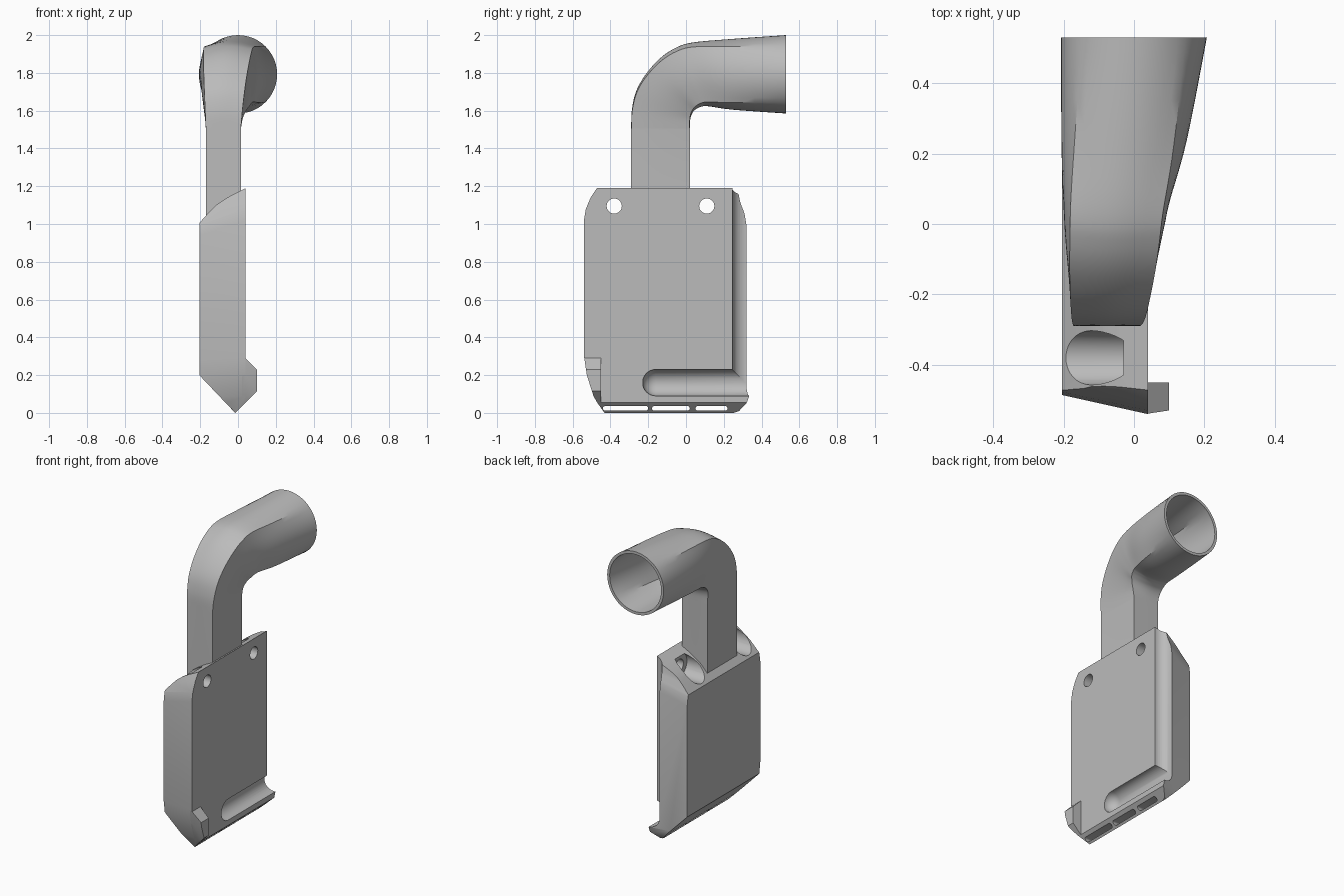
import bpy, bmesh, math
from mathutils import Vector

cube = bpy.data.objects.get("Cube")
if cube:
    bpy.data.objects.remove(cube, do_unlink=True)

grey = bpy.data.materials.new("plain grey")
grey.use_nodes = True
grey.diffuse_color = (0.5, 0.5, 0.5, 1)
grey.node_tree.nodes["Principled BSDF"].inputs["Base Color"].default_value = (0.5, 0.5, 0.5, 1)


def loft(name, rings):
    """Skin a list of equal-length point rings and cap both ends."""
    bm = bmesh.new()
    loops = [[bm.verts.new(p) for p in ring] for ring in rings]
    n = len(loops[0])
    for a, b in zip(loops, loops[1:]):
        for i in range(n):
            j = (i + 1) % n
            bm.faces.new((a[i], a[j], b[j], b[i]))
    bm.faces.new(loops[0][::-1])
    bm.faces.new(loops[-1])
    bmesh.ops.recalc_face_normals(bm, faces=bm.faces)
    mesh = bpy.data.meshes.new(name)
    bm.to_mesh(mesh)
    bm.free()
    mesh.materials.append(grey)
    obj = bpy.data.objects.new(name, mesh)
    bpy.context.collection.objects.link(obj)
    return obj


def prism_y(name, pts, y0, y1):
    return loft(name, [[(x, y, z) for x, z in pts] for y in (y0, y1)])


def prism_x(name, pts, x0, x1):
    return loft(name, [[(x, y, z) for y, z in pts] for x in (x0, x1)])


def circle(cy, cz, r, n=40):
    return [(cy + r * math.cos(i * math.tau / n), cz + r * math.sin(i * math.tau / n))
            for i in range(n)]


def stadium(y0, y1, z, r, n=8):
    pts = []
    for cy, start in ((y1 - r, -math.pi / 2), (y0 + r, math.pi / 2)):
        for i in range(n + 1):
            a = start + math.pi * i / n
            pts.append((cy + r * math.cos(a), z + r * math.sin(a)))
    return pts


def round_rod(name, start, axis, length, r):
    """Rod with a domed start, running along axis."""
    start, axis = Vector(start), Vector(axis)
    side = Vector((1, 0, 0))
    up = axis.cross(side)
    stations = [(-r * math.cos(a), r * math.sin(a))
                for a in (math.pi / 2 * k / 8 for k in range(1, 9))] + [(length, r)]
    return loft(name, [[start + axis * d + side * p + up * q for p, q in circle(0, 0, rad)]
                       for d, rad in stations])


def boolean(obj, cutter, operation="DIFFERENCE"):
    mod = obj.modifiers.new("cut", "BOOLEAN")
    mod.operation, mod.solver, mod.object = operation, "EXACT", cutter
    bpy.context.view_layer.update()
    graph = bpy.context.evaluated_depsgraph_get()
    mesh = bpy.data.meshes.new_from_object(obj.evaluated_get(graph))
    obj.modifiers.clear()
    obj.data = mesh
    bpy.data.objects.remove(cutter, do_unlink=True)


def smooth(obj):
    bpy.ops.object.select_all(action="DESELECT")
    obj.select_set(True)
    bpy.context.view_layer.objects.active = obj
    bpy.ops.object.shade_smooth_by_angle(angle=math.radians(30))


# Tapered side outline shared by the housing and its tab
MID = -0.1025
top = [(-0.54, 1.02), (-0.53, 1.08), (-0.505, 1.14), (-0.465, 1.19)]
outline = top + [(2 * MID - y, z) for y, z in reversed(top)]
outline += [(0.335, 0.09), (0.32, 0.05), (0.29, 0.01), (0.26, 0)]
outline += [(-0.44, 0), (-0.49, 0.09), (-0.525, 0.2), (-0.54, 0.3)]


def envelope():
    rings = []
    for x, sy, sz in ((-0.205, 0.875, 0.92), (0.04, 1, 1), (0.12, 1, 1)):
        # stretch slightly past the ends so the section profile makes the flat faces
        ring = []
        for y, z in outline:
            z = z * sz if 0 < z < 1.18 else (-0.001 if z == 0 else 1.2)
            ring.append((x - (0.001 if x < 0 else 0), MID + (y - MID) * sy, z))
        rings.append(ring)
    return loft("envelope", rings)


# Housing: cross-section swept front to back, trimmed by the outline
section = [(-0.205, 0.2), (-0.015, 0), (0.04, 0.055), (0.04, 1.19), (-0.042, 1.148),
           (-0.085, 1.122), (-0.122, 1.095), (-0.165, 1.05), (-0.205, 1.005)]
housing = prism_y("housing", section, -0.7, 0.5)
boolean(housing, envelope(), "INTERSECT")

# Screw holes with counterbored pockets
for y in (-0.38, 0.11):
    boolean(housing, prism_x("hole", circle(y, 1.095, 0.04), -0.5, 0.3))
    boolean(housing, prism_x("pocket", circle(y, 1.095, 0.077), -0.5, -0.03))

# Rounded channel along the bottom and up the back edge
boolean(housing, round_rod("low_channel", (0.04, -0.16, 0.16), (0, 1, 0), 0.8, 0.07))
boolean(housing, round_rod("back_channel", (0.04, 0.315, 0.16), (0, 0, 1), 1.3, 0.0701))

# Slots through the bottom edge
for y0, y1 in ((-0.44, -0.2), (-0.18, 0.02), (0.05, 0.22)):
    boolean(housing, prism_x("slot", stadium(y0, y1, 0.024, 0.012), -0.4, 0.3))
smooth(housing)

# Small tab on the front lower corner
tab = prism_y("front_tab", [(0.02, 0.035), (0.1, 0.115), (0.1, 0.23), (0.04, 0.29), (0.02, 0.29)],
              -0.7, -0.45)
boolean(tab, envelope(), "INTERSECT")
smooth(tab)

# Pipe stations: outer y z, inner y z, roundness
stations = [Vector(s) for s in (
    (-0.29, 1.5, 0.02, 1.5, 0),
    (-0.287, 1.6, 0.022, 1.55, 0.05),
    (-0.265, 1.7, 0.03, 1.58, 0.12),
    (-0.215, 1.79, 0.043, 1.6, 0.2),
    (-0.14, 1.875, 0.06, 1.612, 0.3),
    (-0.06, 1.93, 0.085, 1.622, 0.38),
    (0.03, 1.96, 0.12, 1.623, 0.46),
    (0.22, 1.978, 0.25, 1.605, 0.7),
    (0.53, 2, 0.53, 1.585, 1))]


def spline(pts, steps=5):
    out = []
    for i in range(len(pts) - 1):
        a, b, c, d = (pts[min(max(i + k, 0), len(pts) - 1)] for k in (-1, 0, 1, 2))
        for s in range(steps):
            t = s / steps
            out.append(b + ((c - a) + ((a * 2 - b * 5 + c * 4 - d)
                       + (b * 3 - a - c * 3 + d) * t) * t) * (t / 2))
    return out + [pts[-1]]


def pipe_ring(station, wall, n=48):
    oy, oz, iy, iz, t = station
    t = min(max(t, 0), 1)
    outer, inner = Vector((0, oy, oz)), Vector((0, iy, iz))
    right = 0.015 + 0.192 * t
    left = -0.17 - 0.037 * (1 - (1 - t) ** 3)
    centre = (outer + inner) / 2 + Vector(((left + right) / 2, 0, 0))
    up = (outer - inner).normalized()
    hu, hv = (outer - inner).length / 2 - wall, (right - left) / 2 - wall
    ring = []
    for i in range(n):
        c, s = math.cos(i * math.tau / n), math.sin(i * math.tau / n)
        k = (1 - t) / max(abs(c), abs(s)) + t    # square blending into circle
        ring.append(centre + Vector((hv * c * k, 0, 0)) + up * (hu * s * k))
    return ring


# Hollow pipe: rectangular neck bending back into a round mouth
path = [Vector((-0.29, 1, 0.02, 1, 0))] + spline(stations)
pipe = loft("pipe", [pipe_ring(s, 0) for s in path]
            + [pipe_ring(s, 0.018) for s in reversed(path)])
smooth(pipe)
